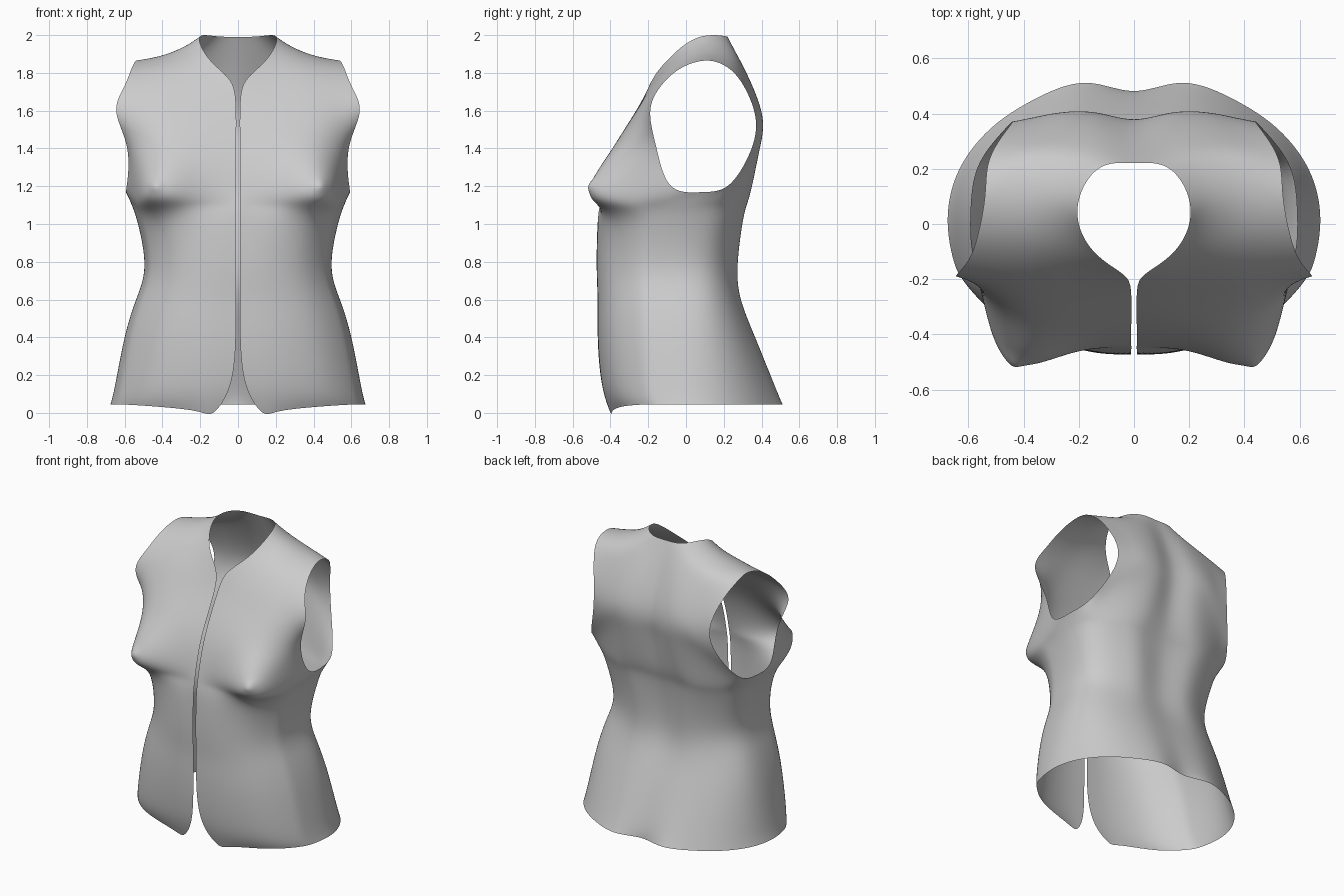
import bpy, bmesh, math

if "Cube" in bpy.data.objects:
    bpy.data.objects.remove(bpy.data.objects["Cube"])

ANGLES = [math.radians(a) for a in (0, 14.5, 38, 61, 74, 90, 110, 130, 148, 165, 180)]

# body sections: z, half width, centre y, front depth, back depth, front edge x,
# spine groove, bust push, back roundness (1 = ellipse)
SECTIONS = [(.045, .675, .02, .42, .51, .13, .05, 0, 1), (.15, .65, .01, .455, .472, .04, .025, 0, .95),
            (.4, .60, 0, .467, .375, .012, .012, 0, .87), (.6, .54, -.01, .458, .31, .01, .018, 0, .82),
            (.78, .495, -.02, .453, .302, .01, .025, 0, .8), (1.0, .53, 0, .468, .307, .01, .03, .15, .76),
            (1.1, .563, 0, .456, .33, .01, .03, 1, .74)]
BUST = {1: (.015, -.008), 2: (.035, -.08), 3: (.015, -.055)}  # x, y push per column

# rows from front edge / neckline out to the armhole, chest up to shoulder
FRONT = [
    [(.01, -.435, 1.2), (.22, -.46, 1.2), (.435, -.508, 1.2), (.532, -.325, 1.2), (.59, -.08, 1.2)],
    [(.01, -.37, 1.4), (.2, -.385, 1.4), (.4, -.374, 1.4), (.54, -.26, 1.4), (.585, -.155, 1.4)],
    [(.011, -.245, 1.63), (.2, -.27, 1.59), (.4, -.265, 1.58), (.54, -.225, 1.58), (.645, -.19, 1.59)],
    [(.045, -.178, 1.765), (.18, -.18, 1.74), (.34, -.175, 1.73), (.48, -.162, 1.72), (.605, -.14, 1.72)],
    [(.15, -.095, 1.87), (.24, -.08, 1.86), (.35, -.065, 1.845), (.46, -.05, 1.83), (.565, -.035, 1.82)],
    [(.205, .055, 1.985), (.27, .075, 1.945), (.36, .085, 1.905), (.45, .09, 1.88), (.54, .1, 1.865)]]

# shoulder down the back to the underarm
BACK = [
    [(.13, .2, 1.995), (.22, .215, 1.935), (.32, .225, 1.89), (.42, .225, 1.86), (.53, .21, 1.835)],
    [(0, .22, 1.99), (.14, .29, 1.86), (.27, .31, 1.8), (.38, .31, 1.76), (.49, .30, 1.74)],
    [(0, .37, 1.6), (.13, .393, 1.6), (.25, .4, 1.58), (.35, .385, 1.56), (.44, .37, 1.55)],
    [(0, .36, 1.4), (.14, .388, 1.4), (.28, .38, 1.4), (.395, .355, 1.38), (.48, .33, 1.36)],
    [(0, .325, 1.2), (.18, .35, 1.2), (.345, .32, 1.2), (.475, .265, 1.2), (.56, .22, 1.2)]]


def section(z, w, cy, front, back, edge, groove, bust, round_back):
    row = []
    for i, t in enumerate(ANGLES):
        s, c = abs(math.sin(t)), math.cos(t)
        p = .8 if c > 0 else round_back                # boxier front, rounder back
        x = edge if i == 0 else (0 if i == 10 else w * s ** p)
        y = cy + abs(c) ** p * (-front if c > 0 else back)
        if i == 10:
            y -= groove
        px, py = BUST.get(i, (0, 0))
        dip = .042 * max(0, c) ** 6 if z < .1 else 0   # hem drops at the front
        row.append((x + px * bust, y + py * bust, z - dip))
    return row


def grid(bm, rows, side):
    vs = [[bm.verts.new((x * side, y, z)) for x, y, z in r] for r in rows]
    for a, b in zip(vs, vs[1:]):
        for i in range(len(a) - 1):
            bm.faces.new((a[i], a[i + 1], b[i + 1], b[i]))


def limit_point(v):
    # where a cage vertex lands on the subdivided surface
    if v.is_boundary:
        nb = [e.other_vert(v).co for e in v.link_edges if e.is_boundary]
        return (4 * v.co + nb[0] + nb[1]) / 6
    n = len(v.link_edges)
    total = v.co * (n * n)
    near = {e.other_vert(v) for e in v.link_edges}
    for q in near:
        total = total + 4 * q.co
    for f in v.link_faces:
        for q in f.verts:
            if q != v and q not in near:
                total = total + q.co
    return total / (n * (n + 5))


# cage: lower body plus over-the-shoulder strip, both sides
underarm = FRONT[0] + [(.59, .08, 1.17)] + BACK[-1][::-1]
lower = [section(*s) for s in SECTIONS] + [underarm]
bm = bmesh.new()
for side in (1, -1):
    grid(bm, lower, side)
    grid(bm, FRONT + BACK, side)
bmesh.ops.remove_doubles(bm, verts=bm.verts[:], dist=.001)
bmesh.ops.recalc_face_normals(bm, faces=bm.faces[:])

# adjust the cage so the smooth surface passes close to the given points
goal = [(v, v.co.copy()) for v in bm.verts]
for _ in range(4):
    moves = [(v, g - limit_point(v)) for v, g in goal]
    for v, m in moves:
        v.co += m
cage = bpy.data.meshes.new("vest_cage")
bm.to_mesh(cage)
bm.free()

vest = bpy.data.objects.new("vest", cage)
bpy.context.collection.objects.link(vest)
sub = vest.modifiers.new("smooth", 'SUBSURF')
sub.levels = sub.render_levels = 4
bpy.context.view_layer.update()
mesh = bpy.data.meshes.new_from_object(vest.evaluated_get(bpy.context.evaluated_depsgraph_get()))
vest.modifiers.clear()
vest.data = mesh

# small bust points
for v in mesh.vertices:
    x, y, z = v.co
    if y < -.2:
        r2 = (abs(x) - .44) ** 2 + (z - 1.205) ** 2
        v.co.y -= .016 * math.exp(-r2 / .0012)
for p in mesh.polygons:
    p.use_smooth = True
